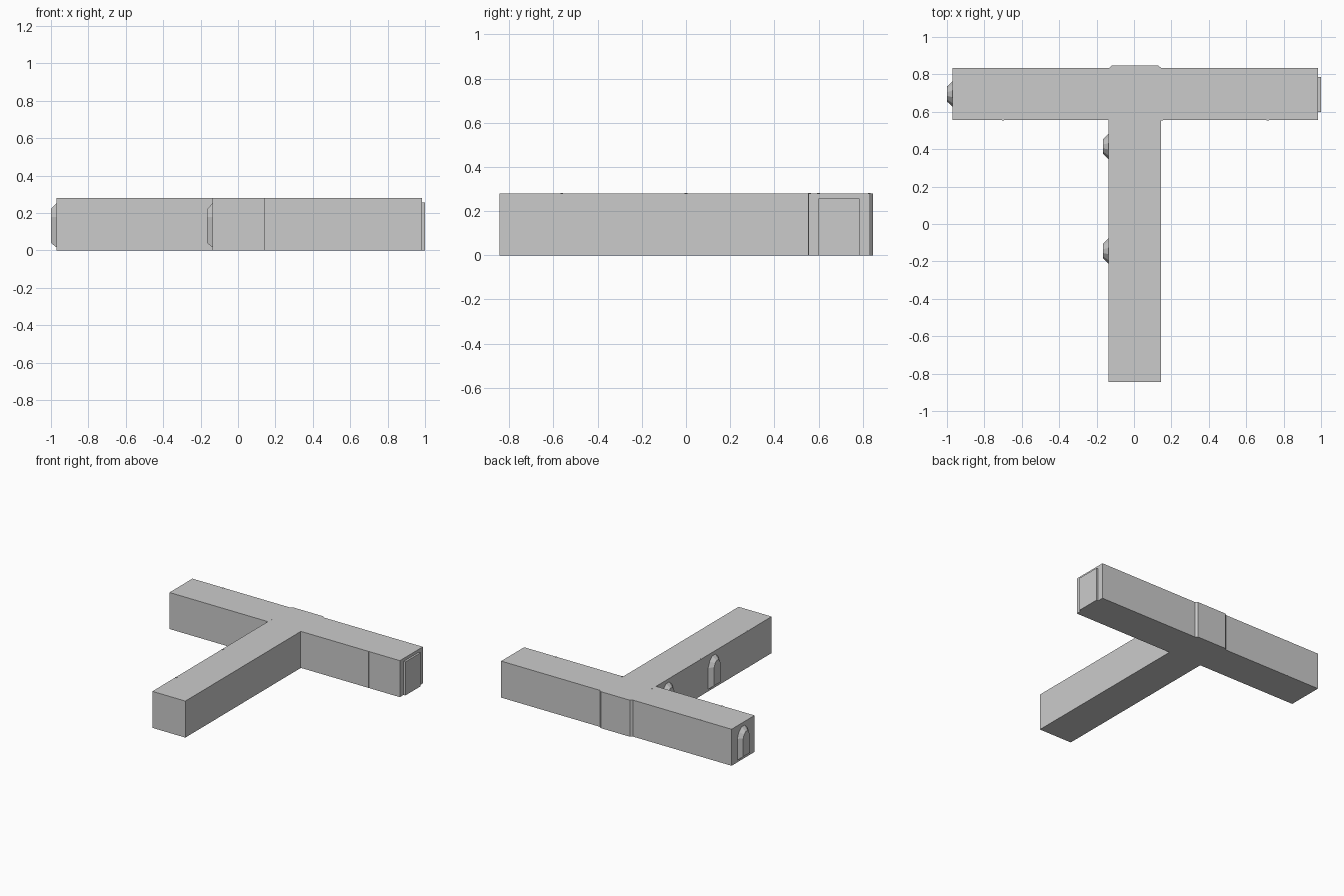
import bpy, bmesh

if "Cube" in bpy.data.objects:
    bpy.data.objects.remove(bpy.data.objects["Cube"])

H = 0.28  # corridor height


def make_object(name, bm):
    bmesh.ops.recalc_face_normals(bm, faces=bm.faces)
    mesh = bpy.data.meshes.new(name)
    bm.to_mesh(mesh)
    bm.free()
    obj = bpy.data.objects.new(name, mesh)
    bpy.context.collection.objects.link(obj)
    return obj


def loft(name, ring_a, ring_b):
    """Closed solid between two matching loops of points."""
    bm = bmesh.new()
    a = [bm.verts.new(p) for p in ring_a]
    b = [bm.verts.new(p) for p in ring_b]
    bm.faces.new(a)
    bm.faces.new(b)
    n = len(a)
    for i in range(n):
        j = (i + 1) % n
        bm.faces.new((a[i], a[j], b[j], b[i]))
    return make_object(name, bm)


def box(name, x, y, z):
    ring = [(x[0], y[0]), (x[1], y[0]), (x[1], y[1]), (x[0], y[1])]
    return loft(name, [(*p, z[0]) for p in ring], [(*p, z[1]) for p in ring])


# T-shaped corridor, with the shallow bevelled bay on the back wall
plan = [(-0.135, -0.845), (0.145, -0.845), (0.145, 0.555), (0.985, 0.555),
        (0.985, 0.833), (0.147, 0.833), (0.13, 0.847), (-0.118, 0.847),
        (-0.135, 0.833), (-0.97, 0.833), (-0.97, 0.555), (-0.135, 0.555)]
loft("corridor_shell", [(x, y, 0) for x, y in plan], [(x, y, H) for x, y in plan])

# Door recess backing on the right end
box("end_door", (0.97, 1.0), (0.60, 0.785), (0.0, 0.257))


# Arched niches tapering outward from the left-facing walls
def arch(x, yc, half, low, spring, top):
    rise = top - spring
    return [(x, yc + half * u, spring + rise * v if v >= 0 else low)
            for u, v in ((-1, -1), (1, -1), (1, 0), (0.72, 0.62),
                         (0.25, 1), (-0.25, 1), (-0.72, 0.62), (-1, 0))]


for i, (wall_x, yc) in enumerate([(-0.97, 0.695), (-0.135, 0.415), (-0.135, -0.145)]):
    loft(f"niche_{i + 1}",
         arch(wall_x + 0.005, yc, 0.074, 0.012, 0.18, 0.258),
         arch(wall_x - 0.03, yc, 0.04, 0.04, 0.18, 0.222))

# Rib posts at the module joints, barely breaking the wall and roof surfaces
posts = [(-0.70, 0.559), (-0.70, 0.829), (0.715, 0.559), (0.15, 0.559),
         (-0.131, 0.60), (-0.131, 0.0), (-0.131, -0.562)]
for i, (x, y) in enumerate(posts):
    box(f"rib_post_{i + 1}", (x - 0.006, x + 0.006), (y - 0.006, y + 0.006), (0.001, H + 0.001))
